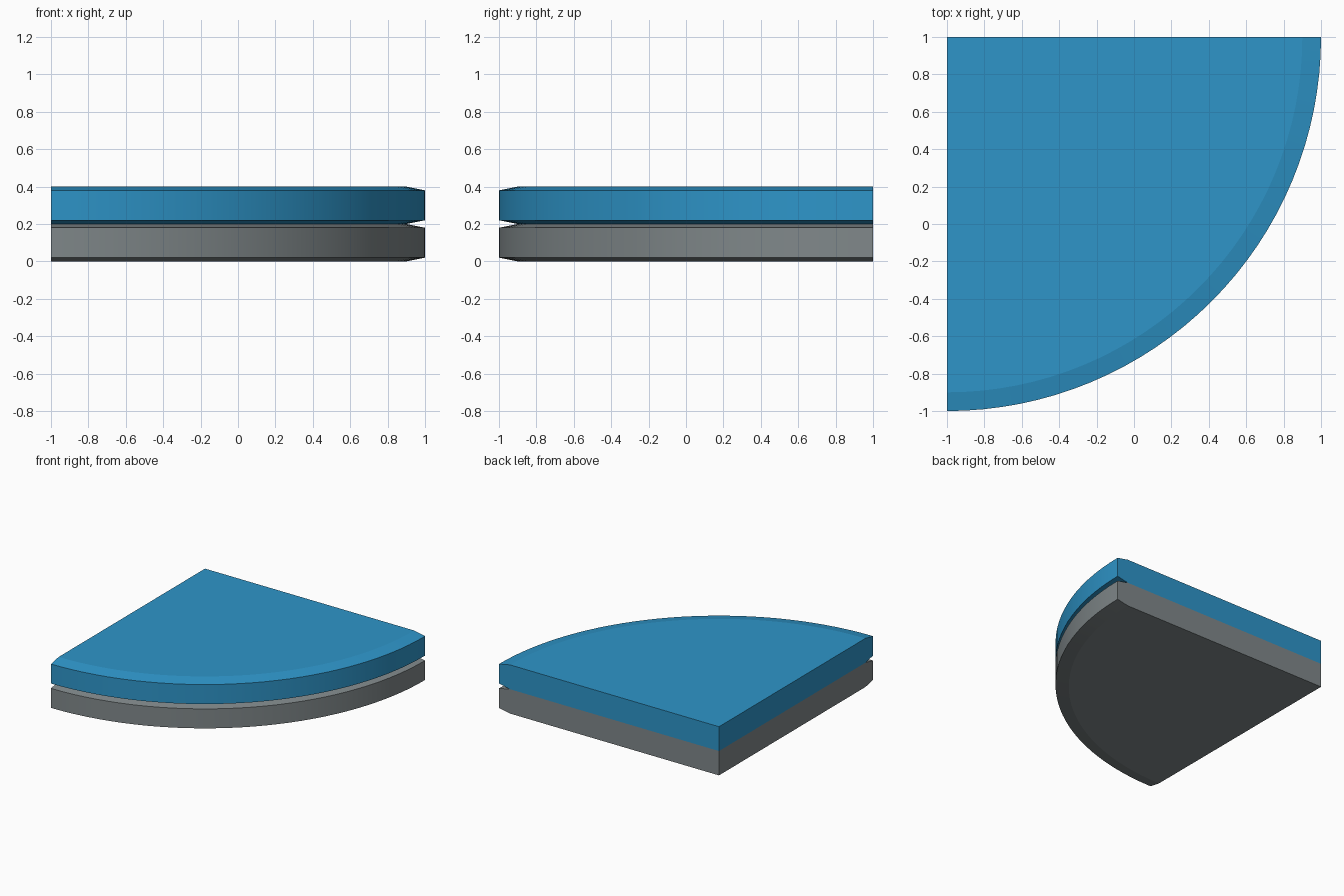
import bpy, bmesh, math

if "Cube" in bpy.data.objects:
    bpy.data.objects.remove(bpy.data.objects["Cube"])

RADIUS, CHAMFER_R, CHAMFER_Z, THICK = 2.0, 0.1, 0.02, 0.2
CORNER = (-1.0, 1.0)   # square corner of the quarter disc
SEGMENTS = 32


def srgb(r, g, b):
    f = lambda c: c / 12.92 if c <= 0.04045 else ((c + 0.055) / 1.055) ** 2.4
    return (f(r / 255), f(g / 255), f(b / 255), 1.0)


def material(name, colour):
    m = bpy.data.materials.new(name)
    m.diffuse_color = colour
    m.use_nodes = True
    m.node_tree.nodes["Principled BSDF"].inputs["Base Color"].default_value = m.diffuse_color
    return m


def quarter_slab(name, z0, mat):
    """Quarter disc with a shallow chamfer along both arc edges."""
    profile = [(0, 0), (RADIUS - CHAMFER_R, 0), (RADIUS, CHAMFER_Z),
               (RADIUS, THICK - CHAMFER_Z), (RADIUS - CHAMFER_R, THICK), (0, THICK)]
    bm = bmesh.new()
    rings = []
    for i in range(SEGMENTS + 1):
        a = -math.pi / 2 * (1 - i / SEGMENTS)
        rings.append([bm.verts.new((CORNER[0] + r * math.cos(a),
                                    CORNER[1] + r * math.sin(a), z0 + z))
                      for r, z in profile])
    for a, b in zip(rings, rings[1:]):
        for j in range(len(profile) - 1):
            bm.faces.new((a[j], b[j], b[j + 1], a[j + 1]))
    # straight cut sides
    bm.faces.new(rings[0])
    bm.faces.new(rings[-1][::-1])
    bmesh.ops.remove_doubles(bm, verts=bm.verts, dist=1e-5)
    bmesh.ops.recalc_face_normals(bm, faces=bm.faces)
    me = bpy.data.meshes.new(name)
    bm.to_mesh(me)
    bm.free()
    ob = bpy.data.objects.new(name, me)
    bpy.context.collection.objects.link(ob)
    me.materials.append(mat)
    # smooth arc, crisp chamfer edges
    bpy.ops.object.select_all(action='DESELECT')
    ob.select_set(True)
    bpy.context.view_layer.objects.active = ob
    bpy.ops.object.shade_smooth_by_angle(angle=math.radians(8))


quarter_slab("lower_slab", 0.0, material("grey", srgb(128, 136, 138)))
quarter_slab("upper_slab", THICK, material("blue", srgb(46, 149, 201)))
